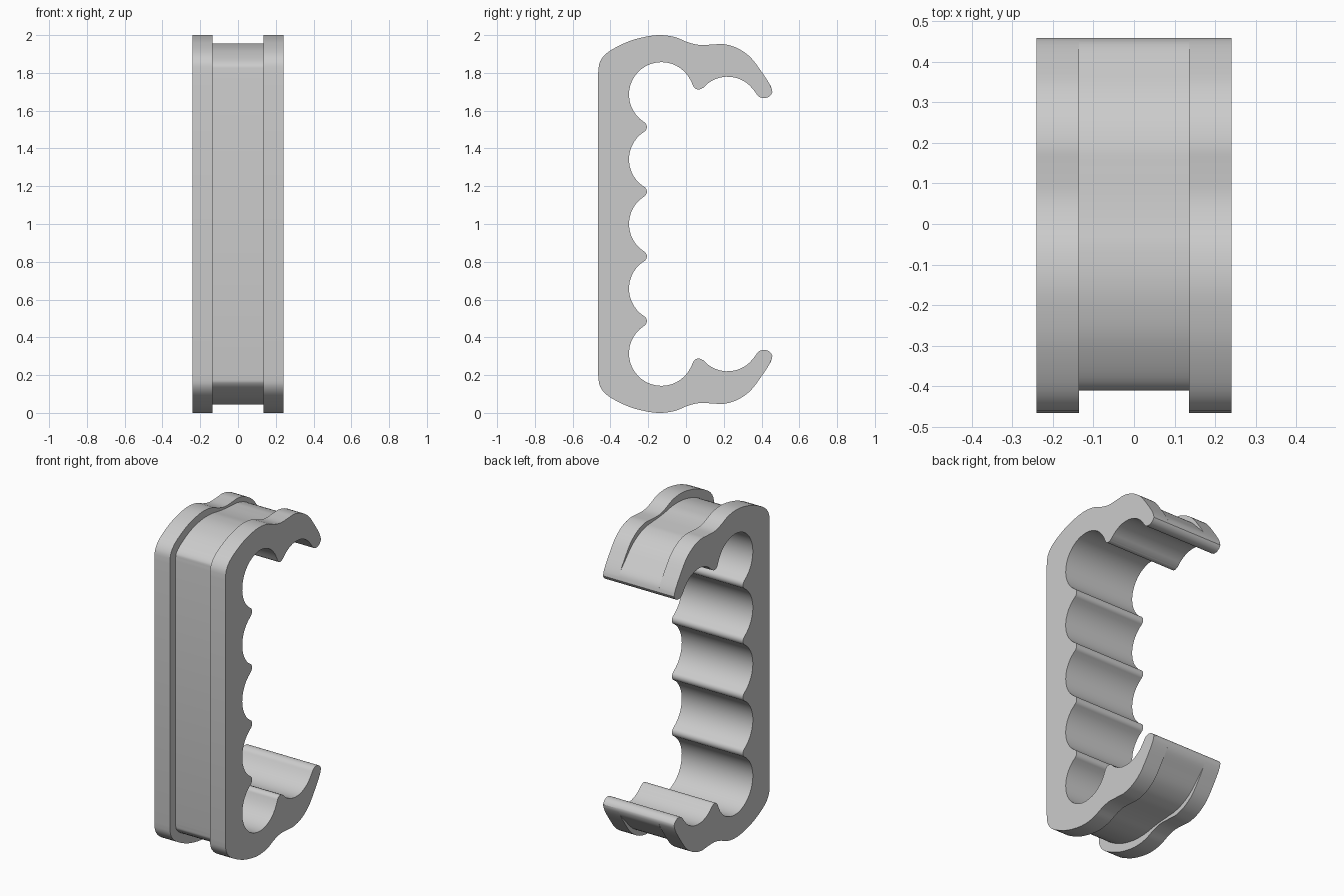
import bpy, bmesh, math
from mathutils import Vector

cube = bpy.data.objects.get("Cube")
if cube:
    bpy.data.objects.remove(cube, do_unlink=True)

HALF_WIDTH, GROOVE = 0.24, 0.135
SCALLOP, FILLET, PITCH = 0.172, 0.03, 0.3425


def spline(points, steps):
    """Catmull-Rom curve through the points."""
    pts = [Vector(p) for p in points]
    pts = [2 * pts[0] - pts[1]] + pts + [2 * pts[-1] - pts[-2]]
    out = []
    for a, b, c, d in zip(pts, pts[1:], pts[2:], pts[3:]):
        for i in range(steps):
            t = i / steps
            out.append(0.5 * (2 * b + (c - a) * t + (2 * a - 5 * b + 4 * c - d) * t * t
                              + (3 * b - a - 3 * c + d) * t ** 3))
    return out


def arc(circle, start, end, turn):
    """Points on a circle between two directions, turning the given way."""
    c = Vector(circle[:2])
    a0 = math.atan2(*(start - c).yx)
    sweep = (math.atan2(*(end - c).yx) - a0) * turn % math.tau
    n = max(4, round(sweep / 0.16))
    return [c + circle[2] * Vector((math.cos(a0 + turn * sweep * i / n),
                                    math.sin(a0 + turn * sweep * i / n)))
            for i in range(n + 1)]


# Outer edge of the upper half: y, z, groove depth
outer = spline([(-0.465, 1.80, 0.055), (-0.455, 1.86, 0.055), (-0.41, 1.912, 0.055),
                (-0.31, 1.964, 0.05), (-0.22, 1.99, 0.047), (-0.14, 2.0, 0.045),
                (-0.06, 1.99, 0.037), (0.01, 1.962, 0.02), (0.07, 1.948, 0.013),
                (0.14, 1.95, 0.02), (0.2, 1.952, 0.028), (0.27, 1.932, 0.03),
                (0.34, 1.884, 0.025), (0.4, 1.806, 0.012), (0.44, 1.745, 0),
                (0.458, 1.705, 0)], 4)
outline = [Vector((-0.465, 1.0))] + [p.xy for p in outer]
depth = [0.055] + [p.z for p in outer]

# Inner edge: tangent circles from the hook tip down to the middle scallop
chain = [(0.413, 1.713, 0.047), (0.22, 1.61, 0.17), (0.066, 1.742, FILLET)]
for k in (2, 1, 0):
    z = 1 + k * PITCH
    chain.append((-0.13, z, SCALLOP))
    if k:
        half = PITCH / 2
        reach = math.sqrt((SCALLOP + FILLET) ** 2 - half ** 2)
        chain.append((-0.13 - reach, z - half, FILLET))


def touch(a, b):
    ca, cb = Vector(a[:2]), Vector(b[:2])
    return ca.lerp(cb, a[2] / (a[2] + b[2]))


joints = [Vector((0.459, 1.705))] + [touch(a, b) for a, b in zip(chain, chain[1:])]
joints.append(Vector((-0.13 - SCALLOP, 1.0)))
for i, circle in enumerate(chain):
    part = arc(circle, joints[i], joints[i + 1], -1 if i % 2 == 0 else 1)[1:]
    outline += part
    depth += [0] * len(part)

# Mirror to the lower half
outline += [Vector((p.x, 2 - p.y)) for p in outline[-2:0:-1]]
depth += depth[-2:0:-1]

# Groove floor: the outline moved inward by its depth
count = len(outline)
floor = []
for i, p in enumerate(outline):
    t = (outline[(i + 1) % count] - outline[i - 1]).normalized()
    floor.append(p + Vector((t.y, -t.x)) * depth[i])

# Grip body: loops across the width, with a groove round the outside
bm = bmesh.new()
loops = []
for x, loop in ((-HALF_WIDTH, outline), (-GROOVE, outline), (-GROOVE, floor),
                (GROOVE, floor), (GROOVE, outline), (HALF_WIDTH, outline)):
    loops.append([bm.verts.new((x, p.x, p.y)) for p in loop])
for a, b in zip(loops, loops[1:]):
    for i in range(count):
        j = (i + 1) % count
        bm.faces.new((a[i], a[j], b[j], b[i]))
bm.faces.new(loops[0])
bm.faces.new(loops[-1])
bmesh.ops.remove_doubles(bm, verts=bm.verts, dist=0.0004)
bmesh.ops.recalc_face_normals(bm, faces=bm.faces)
mesh = bpy.data.meshes.new("grip_body")
bm.to_mesh(mesh)
bm.free()
body = bpy.data.objects.new("grip_body", mesh)
bpy.context.collection.objects.link(body)

# Plain grey
grey = bpy.data.materials.new("light_grey")
grey.use_nodes = True
colour = (0.6, 0.6, 0.6, 1)
grey.diffuse_color = colour
grey.node_tree.nodes["Principled BSDF"].inputs["Base Color"].default_value = colour
mesh.materials.append(grey)

bpy.context.view_layer.objects.active = body
body.select_set(True)
bpy.ops.object.shade_smooth_by_angle(angle=math.radians(35))
